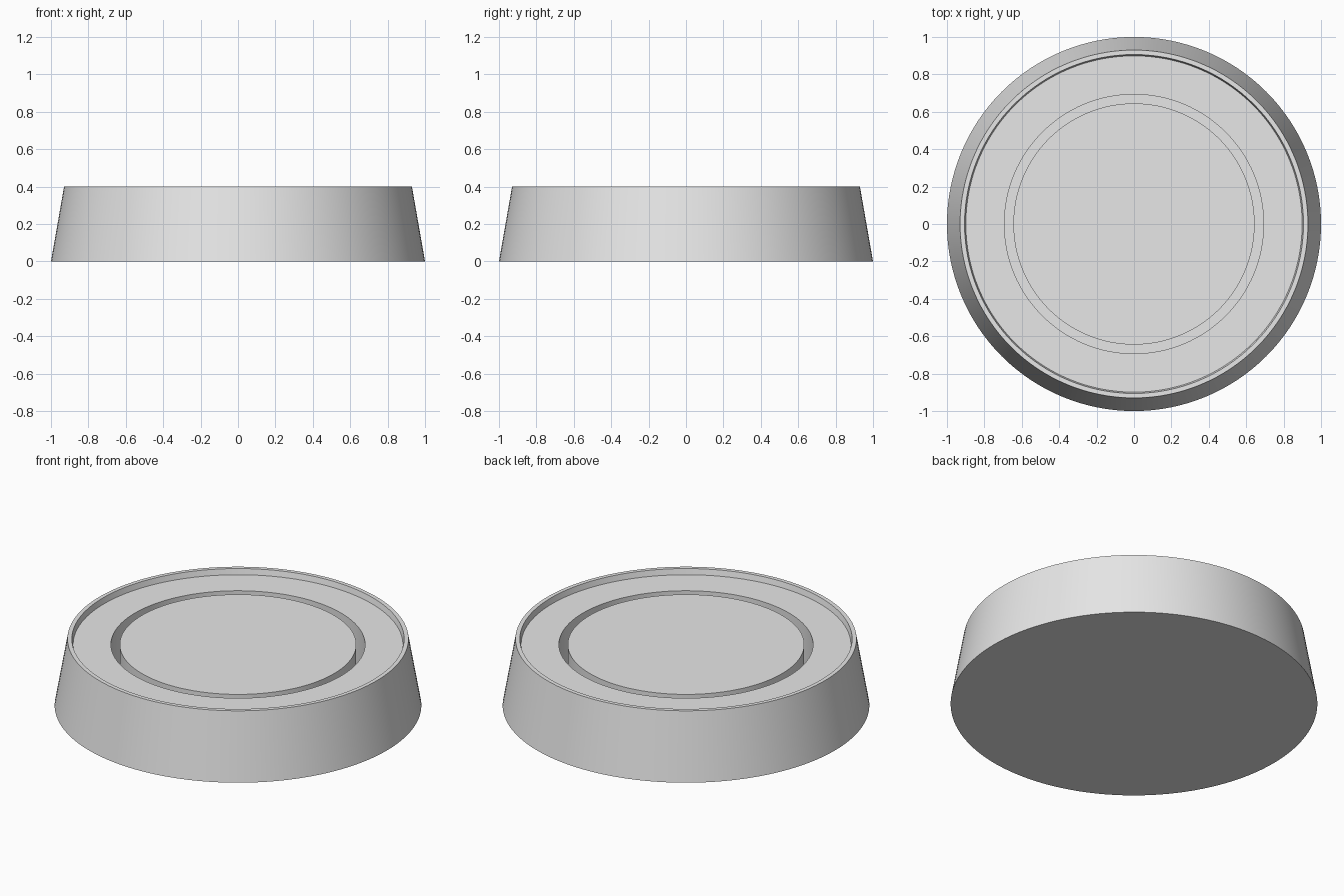
import bpy
import bmesh
from math import tau, radians

if "Cube" in bpy.data.objects:
    bpy.data.objects.remove(bpy.data.objects["Cube"], do_unlink=True)

SEGMENTS = 128
RIM_TOP = 0.4
DECK = 0.366
GROOVE_FLOOR = 0.07

# Plain grey material
grey = bpy.data.materials.new("light grey")
grey.use_nodes = True
colour = (0.8, 0.8, 0.8, 1)
grey.diffuse_color = colour
grey.node_tree.nodes["Principled BSDF"].inputs["Base Color"].default_value = colour


def lathe(name, profile):
    """Spin a (radius, height) profile about the z axis into a closed solid."""
    bm = bmesh.new()
    points = [bm.verts.new((r, 0, z)) for r, z in profile]
    edges = [bm.edges.new(pair) for pair in zip(points, points[1:])]
    bmesh.ops.spin(bm, geom=points + edges, cent=(0, 0, 0), axis=(0, 0, 1),
                   angle=tau, steps=SEGMENTS, use_merge=False)
    bmesh.ops.remove_doubles(bm, verts=bm.verts, dist=0.0005)
    bmesh.ops.recalc_face_normals(bm, faces=bm.faces)
    mesh = bpy.data.meshes.new(name)
    bm.to_mesh(mesh)
    bm.free()
    mesh.materials.append(grey)
    obj = bpy.data.objects.new(name, mesh)
    bpy.context.collection.objects.link(obj)
    bpy.ops.object.select_all(action='DESELECT')
    obj.select_set(True)
    bpy.context.view_layer.objects.active = obj
    bpy.ops.object.shade_smooth_by_angle(angle=radians(30))
    return obj


# Tapered round base with a raised rim, recessed deck and deep ring groove
lathe("round_base", [
    (0, 0),
    (1, 0),
    (0.93, RIM_TOP),
    (0.906, RIM_TOP),
    (0.899, DECK),
    (0.693, DECK),
    (0.693, GROOVE_FLOOR),
    (0.645, GROOVE_FLOOR),
    (0.645, DECK),
    (0, DECK),
])
